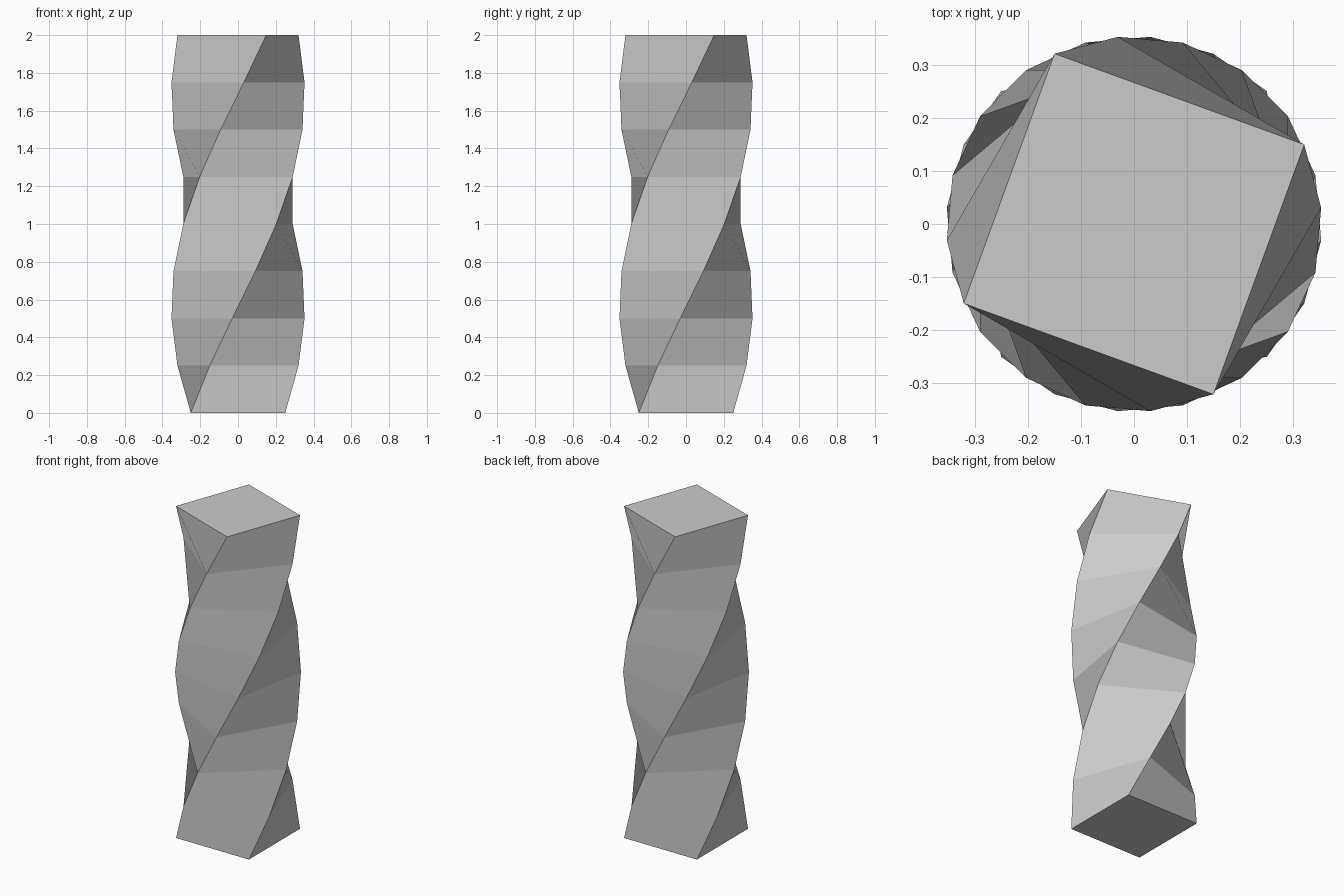
import bpy
import math

if "Cube" in bpy.data.objects:
    bpy.data.objects.remove(bpy.data.objects["Cube"])

SIDES, STEPS = 4, 8
HEIGHT, HALF_WIDTH = 2.0, 0.25
STEP_TWIST = math.radians(20)
RADIUS = HALF_WIDTH * math.sqrt(2)

# Stacked square rings, each turned a little further than the one below
verts = []
for level in range(STEPS + 1):
    for corner in range(SIDES):
        a = math.radians(45 + 90 * corner) + level * STEP_TWIST
        verts.append((RADIUS * math.cos(a), RADIUS * math.sin(a),
                      HEIGHT * level / STEPS))

# Side quads; starting at the second corner folds each along its short diagonal
faces = []
for level in range(STEPS):
    low, high = level * SIDES, (level + 1) * SIDES
    for i in range(SIDES):
        j = (i + 1) % SIDES
        faces.append((low + j, high + j, high + i, low + i))

# Bottom and top caps
faces.append(tuple(reversed(range(SIDES))))
faces.append(tuple(STEPS * SIDES + i for i in range(SIDES)))

mesh = bpy.data.meshes.new("twisted_column")
mesh.from_pydata(verts, [], faces)
mesh.update()

# Single plain grey
grey = bpy.data.materials.new("light grey")
grey.diffuse_color = (0.6, 0.6, 0.6, 1.0)
grey.use_nodes = True
grey.node_tree.nodes["Principled BSDF"].inputs["Base Color"].default_value = grey.diffuse_color
mesh.materials.append(grey)

column = bpy.data.objects.new("twisted_column", mesh)
bpy.context.collection.objects.link(column)
